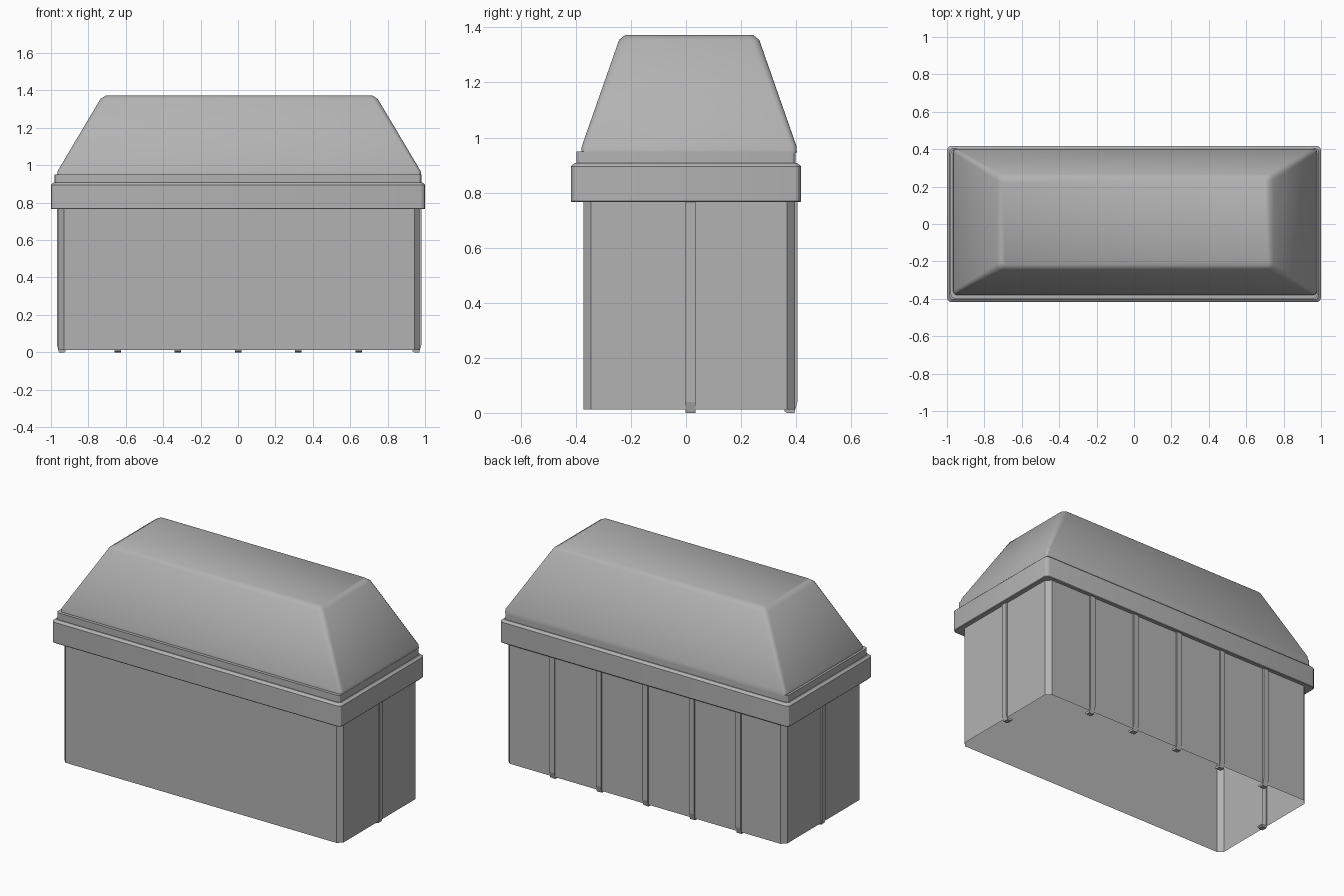
import bpy, bmesh, math

if "Cube" in bpy.data.objects:
    bpy.data.objects.remove(bpy.data.objects["Cube"])

CX, CY = 0.006, 0.0115  # the lid and tub sit slightly off the band's centre

grey = bpy.data.materials.new("dark_grey")
grey.diffuse_color = (0.45, 0.45, 0.45, 1)
grey.use_nodes = True
grey.node_tree.nodes["Principled BSDF"].inputs["Base Color"].default_value = grey.diffuse_color


def rounded_ring(hx, hy, z, r, seg, cx=0.0, cy=0.0):
    pts = []
    for i, (sx, sy) in enumerate([(1, 1), (-1, 1), (-1, -1), (1, -1)]):
        for k in range(seg + 1):
            a = math.pi / 2 * (i + k / seg)
            pts.append((cx + sx * (hx - r) + r * math.cos(a),
                        cy + sy * (hy - r) + r * math.sin(a), z))
    return pts


def loft(name, profile, seg, cx=0.0, cy=0.0, cap_top=False, smooth=30):
    """Skin a stack of rounded rectangles: (half x, half y, z, corner radius)."""
    bm = bmesh.new()
    rings = [[bm.verts.new(p) for p in rounded_ring(hx, hy, z, r, seg, cx, cy)]
             for hx, hy, z, r in profile]
    n = len(rings[0])
    for a, b in zip(rings, rings[1:]):
        for i in range(n):
            j = (i + 1) % n
            bm.faces.new((a[i], a[j], b[j], b[i]))
    if cap_top:
        bm.faces.new(rings[-1])
    return finish(name, bm, smooth)


def finish(name, bm, smooth=None):
    me = bpy.data.meshes.new(name)
    bm.to_mesh(me)
    bm.free()
    me.materials.append(grey)
    ob = bpy.data.objects.new(name, me)
    bpy.context.collection.objects.link(ob)
    if smooth:
        bpy.ops.object.select_all(action='DESELECT')
        bpy.context.view_layer.objects.active = ob
        ob.select_set(True)
        bpy.ops.object.shade_smooth_by_angle(angle=math.radians(smooth))
    return ob


def rib(name, x, y, turn):
    """Upright rib with a chamfered foot; its outer side points along 'turn'."""
    w = 0.0175
    profile = [(-0.038, 0.006), (-0.03, 0), (-0.002, 0), (0.009, 0.04),
               (0.009, 0.77), (-0.006, 0.77), (-0.006, 0.015), (-0.038, 0.015)]
    bm = bmesh.new()
    a = [bm.verts.new((d, -w, z)) for d, z in profile]
    b = [bm.verts.new((d, w, z)) for d, z in profile]
    for i in range(len(a)):
        j = (i + 1) % len(a)
        bm.faces.new((a[i], a[j], b[j], b[i]))
    bm.faces.new(a[::-1])
    bm.faces.new(b)
    bmesh.ops.recalc_face_normals(bm, faces=bm.faces)
    ob = finish(name, bm)
    ob.location = (x, y, 0)
    ob.rotation_euler.z = turn


# Tub: thin walls, open underneath
BX, BY = 0.965, 0.384
loft("tub", [(BX, BY, 0.012, 0.028), (BX, BY, 0.775, 0.028)], 1, CX, CY, smooth=None)

# Rim band with the narrower lip above it
loft("rim_band", [
    (0.955, 0.375, 0.765, 0.02), (0.997, 0.415, 0.765, 0.022),
    (1.0, 0.418, 0.769, 0.025), (1.0, 0.418, 0.895, 0.025),
    (0.986, 0.404, 0.908, 0.02), (0.98, 0.398, 0.908, 0.02),
    (0.98, 0.398, 0.95, 0.02), (0.955, 0.375, 0.95, 0.015)], 3)

# Sloping lid, shaded softly across its edges
loft("lid", [
    (0.973, 0.391, 0.945, 0.02), (0.971, 0.390, 0.968, 0.02),
    (0.741, 0.2545, 1.355, 0.03), (0.712, 0.231, 1.373, 0.02)],
    3, CX, CY, cap_top=True, smooth=75)

# Ribs: five along the back, one at each end
for i in range(5):
    rib(f"back_rib_{i + 1}", -0.643 + 0.322 * i, CY + BY, math.pi / 2)
rib("right_rib", CX + BX, 0.0165, 0)
rib("left_rib", CX - BX, 0.0165, math.pi)
